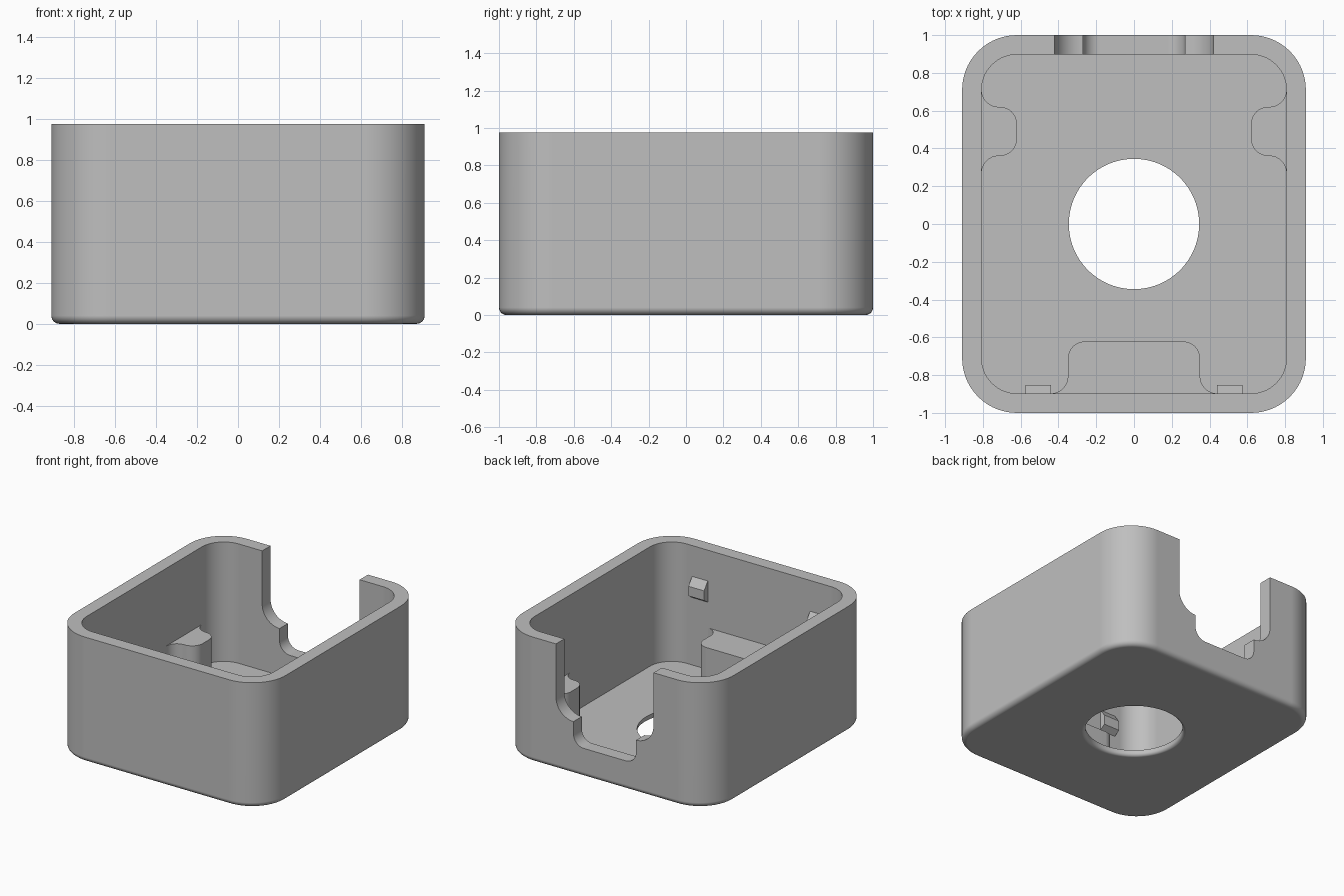
import bpy, bmesh, math
from mathutils import Matrix, Vector

if "Cube" in bpy.data.objects:
    bpy.data.objects.remove(bpy.data.objects["Cube"])

HX, HY, HEIGHT = 0.91, 1.0, 0.975      # outer half sizes and height
WALL, FLOOR, CORNER = 0.103, 0.045, 0.29
FILLET = 0.04

grey = bpy.data.materials.new("light grey")
grey.diffuse_color = (0.52, 0.52, 0.52, 1)
grey.use_nodes = True
grey.node_tree.nodes["Principled BSDF"].inputs["Base Color"].default_value = grey.diffuse_color


def arc(cx, cy, r, a0, a1, n=8):
    """Points on an arc, angles in degrees."""
    return [(cx + r * math.cos(math.radians(a0 + (a1 - a0) * i / n)),
             cy + r * math.sin(math.radians(a0 + (a1 - a0) * i / n))) for i in range(n + 1)]


def rounded_rect(inset, z):
    r = CORNER - inset
    x, y = HX - CORNER, HY - CORNER
    pts = []
    for i, (sx, sy) in enumerate(((1, 1), (-1, 1), (-1, -1), (1, -1))):
        pts += arc(sx * x, sy * y, r, 90 * i, 90 * i + 90, 14)
    return [(px, py, z) for px, py in pts]


def circle(r, z, n=96):
    return [(px, py, z) for px, py in arc(0, 0, r, 0, 360, n)[:-1]]


def skin(name, loops):
    """Closed solid through a stack of equal point loops, capped at both ends."""
    bm = bmesh.new()
    rings = [[bm.verts.new(p) for p in loop] for loop in loops]
    n = len(rings[0])
    for a, b in zip(rings, rings[1:]):
        for i in range(n):
            j = (i + 1) % n
            bm.faces.new((a[i], a[j], b[j], b[i]))
    bm.faces.new(rings[0][::-1])
    bm.faces.new(rings[-1])
    bmesh.ops.recalc_face_normals(bm, faces=bm.faces)
    mesh = bpy.data.meshes.new(name)
    bm.to_mesh(mesh)
    bm.free()
    mesh.materials.append(grey)
    ob = bpy.data.objects.new(name, mesh)
    bpy.context.collection.objects.link(ob)
    return ob


def prism(name, profile, depth, matrix):
    """Extrude a flat profile along local z and place it."""
    return skin(name, [[matrix @ Vector((u, v, w)) for u, v in profile] for w in (0, depth)])


def mirrored(half):
    """Complete a half profile across its vertical axis."""
    return half + [(-u, v) for u, v in reversed(half)]


def activate(ob):
    bpy.ops.object.select_all(action='DESELECT')
    ob.select_set(True)
    bpy.context.view_layer.objects.active = ob


def finish(ob):
    activate(ob)
    bpy.ops.object.shade_smooth_by_angle(angle=math.radians(30))
    mod = ob.modifiers.new("even shading", 'WEIGHTED_NORMAL')
    mod.keep_sharp = True


# Open case: rounded bottom edge, outer wall, rim, inner wall, floor
loops = [rounded_rect(FILLET - FILLET * math.sin(t), FILLET - FILLET * math.cos(t))
         for t in (math.radians(15 * i) for i in range(7))]
loops += [rounded_rect(0, HEIGHT), rounded_rect(WALL, HEIGHT), rounded_rect(WALL, FLOOR)]
case = skin("case", loops)

# Round floor opening with a softened lower edge
lip = 0.025
steps = [math.radians(90 - 15 * i) for i in range(7)]
hole = skin("hole_cutter", [circle(0.345 + lip, -0.1)]
            + [circle(0.345 + lip - lip * math.cos(t), lip - lip * math.sin(t)) for t in steps]
            + [circle(0.345, 0.2)])

# Stepped notch in the back wall
half = [(0.42, 1.2)] + arc(0.27, 0.56, 0.15, 0, -90, 12) + arc(0.18, 0.315, 0.09, 0, -90)
to_back = Matrix.Translation((0, 1.15, 0)) @ Matrix.Rotation(math.radians(90), 4, 'X')
notch = prism("notch_cutter", mirrored(half), 0.33, to_back)

for cutter in (hole, notch):
    mod = case.modifiers.new("cut", 'BOOLEAN')
    mod.operation = 'DIFFERENCE'
    mod.solver = 'EXACT'
    mod.object = cutter
    activate(case)
    bpy.ops.object.modifier_apply(modifier=mod.name)
    bpy.data.objects.remove(cutter)
finish(case)


# Support lugs with rounded ends and flared roots
def lug(name, half_width, depth, x, y, turn):
    r = 0.09
    side = [(half_width + r, -0.04)] + arc(half_width + r, r, r, 270, 180) \
        + arc(half_width - r, depth - r, r, 0, 90)
    place = Matrix.Translation((x, y, 0.02)) @ Matrix.Rotation(math.radians(turn), 4, 'Z')
    finish(prism(name, mirrored(side), 0.35, place))


lug("front_lug", 0.35, 0.275, 0, WALL - HY, 0)
lug("right_lug", 0.13, 0.187, HX - WALL, 0.49, 90)
lug("left_lug", 0.13, 0.187, WALL - HX, 0.49, -90)

# Snap hooks on the inside of the front wall
hook = [(-0.03, 0.57), (0, 0.57), (0.045, 0.60), (0.045, 0.675), (0, 0.735), (-0.03, 0.735)]
for name, x in (("right_hook", 0.508), ("left_hook", -0.508)):
    # profile runs (inward y, z), extruded along x
    place = Matrix(((0, 0, 1, x - 0.0675), (1, 0, 0, WALL - HY), (0, 1, 0, 0), (0, 0, 0, 1)))
    prism(name, hook, 0.135, place)
